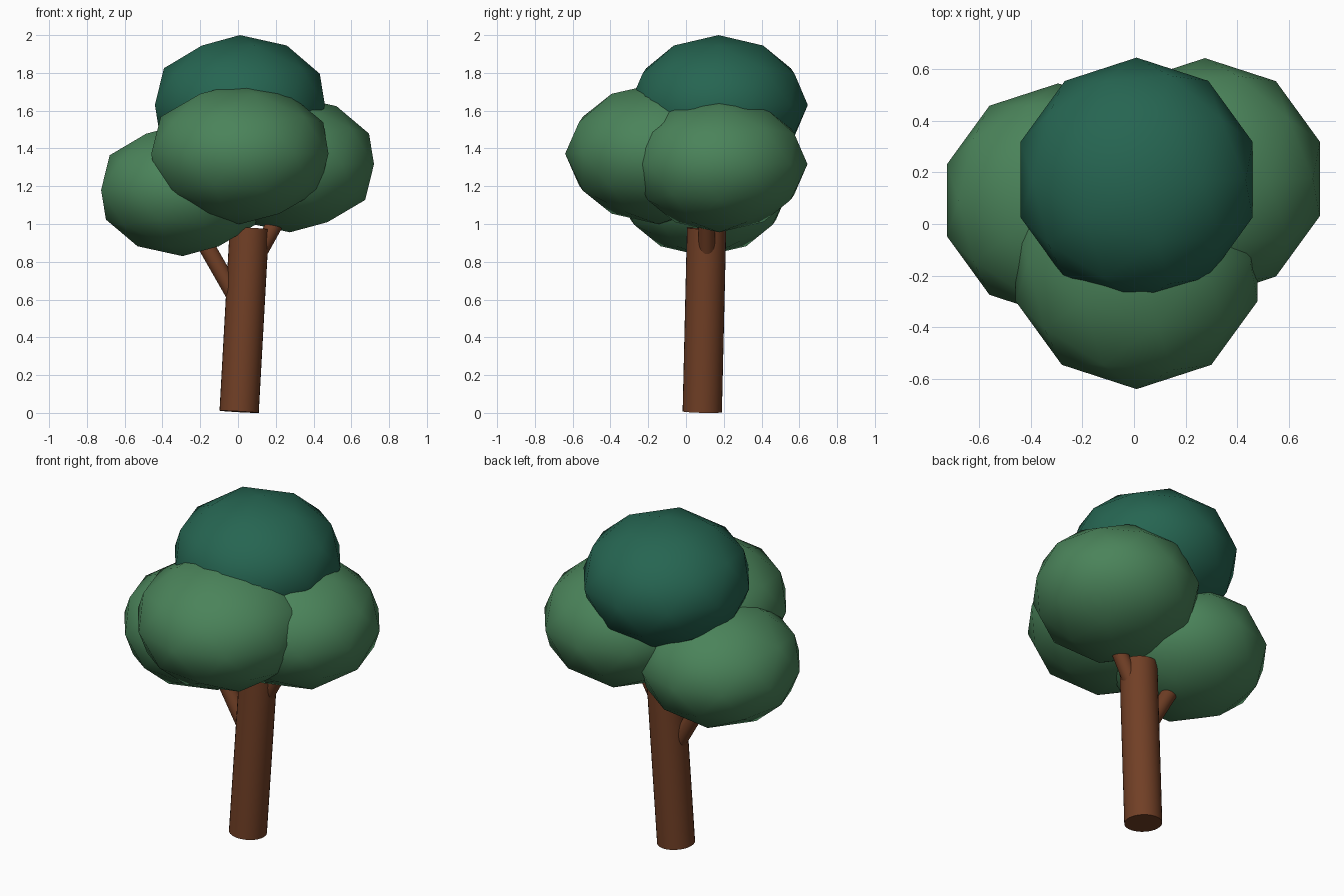
import bpy, math
from mathutils import Vector

if "Cube" in bpy.data.objects:
    bpy.data.objects.remove(bpy.data.objects["Cube"])


def material(name, rgb):
    m = bpy.data.materials.new(name)
    m.diffuse_color = (*rgb, 1)
    m.use_nodes = True
    m.node_tree.nodes["Principled BSDF"].inputs["Base Color"].default_value = m.diffuse_color
    return m


BARK = material("brown bark", (0.165, 0.050, 0.019))
LEAF = material("leaf green", (0.069, 0.228, 0.102))
DARK = material("dark leaf green", (0.019, 0.130, 0.083))


def limb(name, start, end, radius):
    a, b = Vector(start), Vector(end)
    bpy.ops.mesh.primitive_cylinder_add(vertices=32, radius=radius, depth=(b - a).length,
                                        location=(a + b) / 2)
    o = bpy.context.object
    o.name = name
    o.rotation_euler = (b - a).to_track_quat('Z', 'Y').to_euler()
    o.data.materials.append(BARK)
    bpy.ops.object.shade_smooth_by_angle(angle=math.radians(40))


def foliage(name, centre, radius, height, mat):
    bpy.ops.mesh.primitive_ico_sphere_add(subdivisions=2, radius=1, location=centre)
    o = bpy.context.object
    o.name = name
    o.scale = (radius, radius, height)
    o.data.materials.append(mat)
    bpy.ops.object.shade_smooth()


# Leaning trunk and two branches
limb("trunk", (0.006, 0.086, 0.006), (0.06, 0.109, 0.978), 0.104)
limb("left_branch", (0.0, 0.10, 0.59), (-0.22, 0.10, 0.975), 0.044)
limb("right_branch", (0.05, 0.11, 0.74), (0.20, 0.11, 1.01), 0.044)

# Leaf clumps
foliage("top_foliage", (0.01, 0.172, 1.63), 0.473, 0.37, DARK)
foliage("front_foliage", (0.01, -0.147, 1.372), 0.493, 0.373, LEAF)
foliage("right_foliage", (0.275, 0.175, 1.317), 0.468, 0.361, LEAF)
foliage("left_foliage", (-0.294, 0.092, 1.18), 0.453, 0.35, LEAF)
